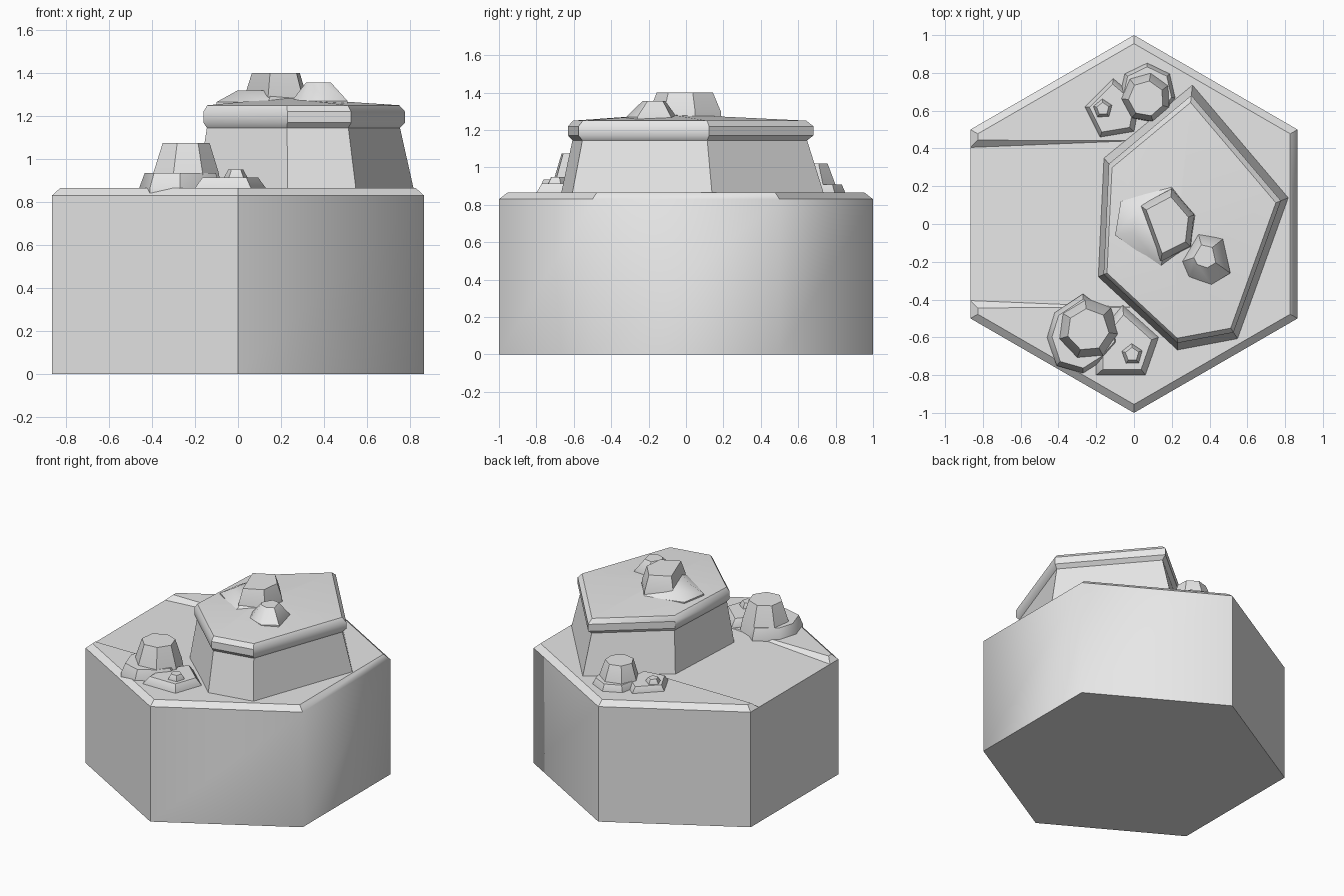
import bpy, bmesh
from math import radians, sin, cos
from mathutils import Vector

cube = bpy.data.objects.get("Cube")
if cube:
    bpy.data.objects.remove(cube)

stone = bpy.data.materials.new("stone_grey")
stone.use_nodes = True
GREY = (0.8, 0.8, 0.8, 1)
stone.diffuse_color = GREY
stone.node_tree.nodes["Principled BSDF"].inputs["Base Color"].default_value = GREY


def add_object(name, bm):
    bmesh.ops.recalc_face_normals(bm, faces=bm.faces)
    mesh = bpy.data.meshes.new(name)
    bm.to_mesh(mesh)
    bm.free()
    mesh.materials.append(stone)
    obj = bpy.data.objects.new(name, mesh)
    bpy.context.collection.objects.link(obj)
    return obj


def loft(rings):
    """Closed skin through equal-length rings of points."""
    bm = bmesh.new()
    loops = [[bm.verts.new(p) for p in ring] for ring in rings]
    count = len(loops[0])
    for low, high in zip(loops, loops[1:]):
        for i in range(count):
            j = (i + 1) % count
            bm.faces.new((low[i], low[j], high[j], high[i]))
    bm.faces.new(loops[0][::-1])
    bm.faces.new(loops[-1])
    return bm


def scaled(outline, centre, factor, z):
    c = Vector(centre)
    return [(*(c + (Vector(p) - c) * factor), z) for p in outline]


def smooth(obj, angle=40):
    bpy.ops.object.select_all(action='DESELECT')
    obj.select_set(True)
    bpy.context.view_layer.objects.active = obj
    bpy.ops.object.shade_smooth_by_angle(angle=radians(angle))


def rock(name, outline, centre, layers):
    """Tapered rock: layers are (height, scale) pairs."""
    obj = add_object(name, loft([scaled(outline, centre, s, z) for z, s in layers]))
    smooth(obj)
    return obj


def ngon(centre, radius, sides, turn):
    return [(centre[0] + radius * cos(radians(turn + 360 * i / sides)),
             centre[1] + radius * sin(radians(turn + 360 * i / sides)))
            for i in range(sides)]


# Hexagonal base with a chamfered top
GROUND, EDGE = 0.865, 0.83
hexagon = ngon((0, 0), 1, 6, 30)
bm = loft([scaled(hexagon, (0, 0), s, z) for z, s in ((0, 1), (EDGE, 1), (GROUND, 0.955))])
for face in bm.faces:
    face.smooth = True
for edge in bm.edges:
    # Only the +x side blends softly into its neighbours
    mid = (edge.verts[0].co + edge.verts[1].co) / 2
    soft_corner = mid.x > 0.8 and 0.1 < mid.z < EDGE - 0.1
    soft_rim = mid.x > 0.8 and abs(mid.z - EDGE) < 0.01
    edge.smooth = soft_corner or soft_rim
base = add_object("hex_base", bm)

# Shallow sloping path cut from the -x edge
cut_rings = []
for x, floor, half in ((-1, 0.825, 0.40), (-0.02, GROUND - 0.002, 0.44)):
    top = half + (0.9 - floor) * 1.1
    cut_rings.append([(x, -half, floor), (x, half, floor), (x, top, 0.9), (x, -top, 0.9)])
cutter = add_object("path_cutter", loft(cut_rings))
cutter.hide_render = True
cutter.hide_set(True)
cut = base.modifiers.new("path", 'BOOLEAN')
cut.operation = 'DIFFERENCE'
cut.solver = 'EXACT'
cut.object = cutter

# Large mesa with a rounded rim and slightly domed cap
mesa = [(0.31, 0.74), (0.82, 0.14), (0.55, -0.61), (0.23, -0.67), (-0.19, -0.28), (-0.16, 0.35)]
rock("mesa", mesa, (0.22, -0.1),
     [(0.85, 1), (1.145, 0.89), (1.17, 0.93), (1.22, 0.93), (1.25, 0.885), (1.285, 0.02)])

# Boulders on the mesa
boulder = [(-0.1, -0.06), (-0.07, 0.12), (0.2, 0.2), (0.33, 0.05), (0.31, -0.13), (0.14, -0.23)]
rock("mesa_boulder_foot", boulder, (0.2, 0), [(1.25, 1), (1.265, 1), (1.318, 0.68)])
peak = [(0.03, 0.1), (0.2, 0.19), (0.32, 0.05), (0.3, -0.12), (0.14, -0.2)]
rock("mesa_boulder_peak", peak, (0.18, -0.01), [(1.26, 1), (1.3, 0.98), (1.4, 0.77)])
small = [(0.25, -0.2), (0.34, -0.05), (0.47, -0.08), (0.51, -0.26), (0.41, -0.32), (0.29, -0.28)]
rock("mesa_small_boulder", small, (0.37, -0.16), [(1.25, 1), (1.27, 1), (1.355, 0.45)])

# Front rock stack
front = [(-0.46, -0.6), (-0.42, -0.47), (-0.27, -0.37), (-0.1, -0.5),
         (-0.08, -0.63), (-0.16, -0.72), (-0.27, -0.79), (-0.41, -0.75)]
rock("front_rock_foot", front, (-0.26, -0.58), [(0.84, 1), (GROUND, 1), (0.935, 0.87)])
rock("front_rock_peak", ngon((-0.245, -0.56), 0.165, 7, 95), (-0.24, -0.56),
     [(0.86, 1.03), (0.935, 0.95), (1.075, 0.68)])

# Front flat rock with a pebble
flat = [(-0.2, -0.8), (0.06, -0.8), (0.13, -0.6), (-0.06, -0.43), (-0.2, -0.6)]
rock("front_flat_rock", flat, (-0.04, -0.66), [(0.85, 1), (GROUND, 1), (0.915, 0.78)])
rock("front_pebble", ngon((-0.01, -0.69), 0.057, 5, 20), (-0.01, -0.69),
     [(0.9, 1), (0.915, 1), (0.95, 0.65)])

# Back rock stack
rock("back_rock_foot", ngon((0.07, 0.7), 0.152, 7, 90), (0.07, 0.7),
     [(0.84, 1), (GROUND, 1), (0.91, 0.87)])
rock("back_rock_peak", ngon((0.065, 0.67), 0.135, 7, 80), (0.065, 0.65),
     [(0.86, 1), (0.91, 0.97), (1.02, 0.7)])

# Back flat rock with a pebble
flat = [(-0.26, 0.62), (-0.18, 0.46), (0, 0.49), (0.03, 0.65), (-0.11, 0.77)]
rock("back_flat_rock", flat, (-0.13, 0.61), [(0.85, 1), (GROUND, 1), (0.905, 0.82)])
rock("back_pebble", ngon((-0.165, 0.61), 0.052, 5, 165), (-0.165, 0.61),
     [(0.89, 1), (0.905, 1), (0.935, 0.65)])
